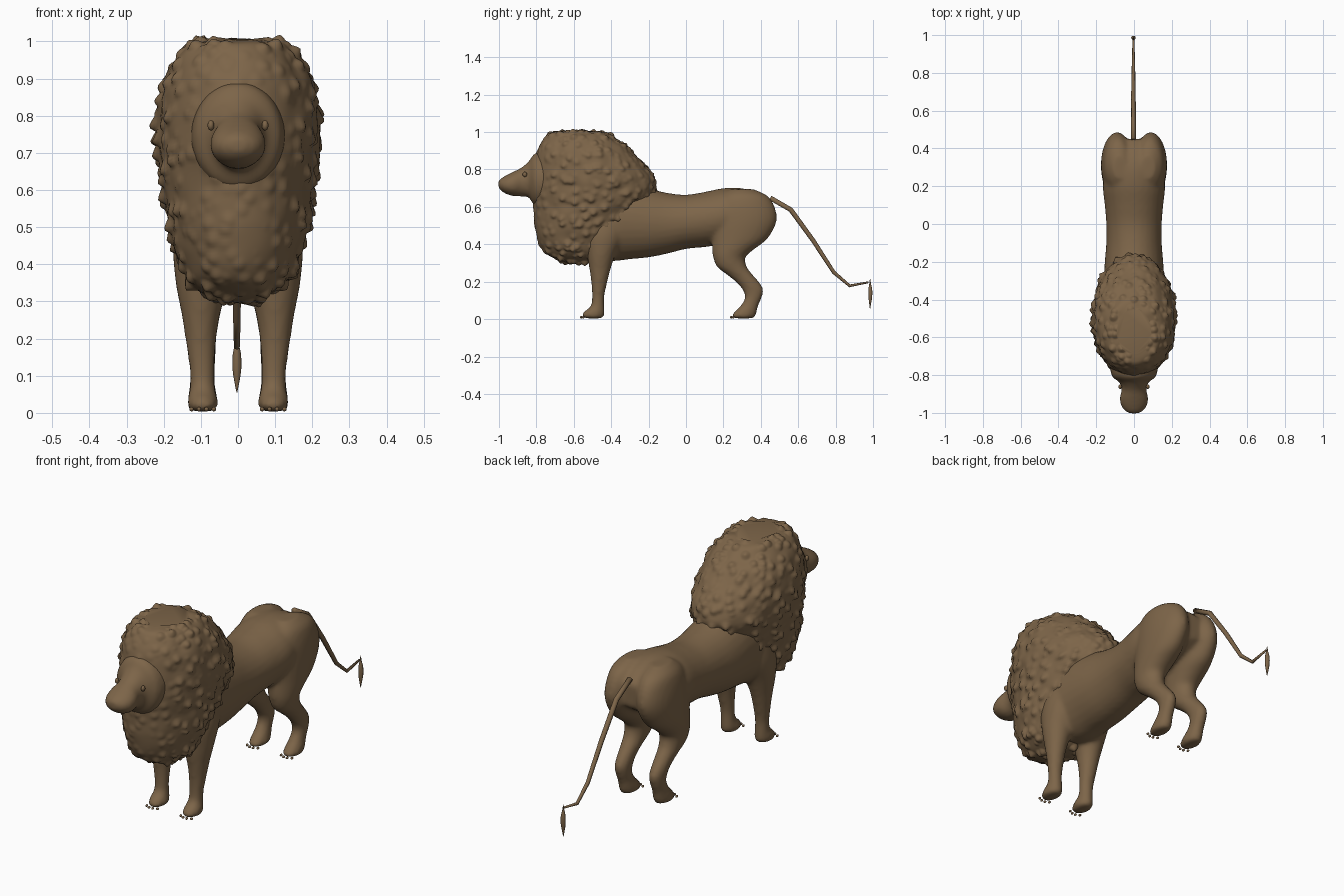
import bpy, bmesh, math
from mathutils import Vector, noise

if "Cube" in bpy.data.objects:
    bpy.data.objects.remove(bpy.data.objects["Cube"])

brown = bpy.data.materials.new("brown")
brown.diffuse_color = (0.205, 0.13, 0.066, 1)
brown.use_nodes = True
brown.node_tree.nodes["Principled BSDF"].inputs["Base Color"].default_value = brown.diffuse_color


def spline(rows, steps):
    """Catmull-Rom interpolation of rows of numbers."""
    out = []
    for i in range(len(rows) - 1):
        p = [rows[max(0, min(len(rows) - 1, i + k))] for k in (-1, 0, 1, 2)]
        for s in range(steps):
            t = s / steps
            out.append([0.5 * (2 * b + (c - a) * t + (2 * a - 5 * b + 4 * c - d) * t * t
                               + (3 * b - a - 3 * c + d) * t ** 3) for a, b, c, d in zip(*p)])
    return out + [list(rows[-1])]


def loft(bm, rows, along, segs=28, steps=4, mirror=1):
    """Rows: (position on axis, low, high, x low, x high), ellipse sections."""
    rings = []
    for pos, lo, hi, x0, x1 in spline(rows, steps):
        ring = []
        for k in range(segs):
            a = 2 * math.pi * k / segs
            x = mirror * ((x0 + x1) / 2 + (x1 - x0) / 2 * math.cos(a))
            v = (lo + hi) / 2 + (hi - lo) / 2 * math.sin(a)
            ring.append(bm.verts.new((x, pos, v) if along == 'y' else (x, v, pos)))
        rings.append(ring)
    faces = [bm.faces.new(rings[0]), bm.faces.new(rings[-1])]
    for r, q in zip(rings, rings[1:]):
        for k in range(segs):
            n = (k + 1) % segs
            faces.append(bm.faces.new((r[k], r[n], q[n], q[k])))
    bmesh.ops.recalc_face_normals(bm, faces=faces)


def finish(bm, name, smooth=True):
    mesh = bpy.data.meshes.new(name)
    for f in bm.faces:
        f.smooth = smooth
    bm.to_mesh(mesh)
    bm.free()
    mesh.materials.append(brown)
    obj = bpy.data.objects.new(name, mesh)
    bpy.context.collection.objects.link(obj)
    return obj


def sym(rows):
    return [(p, lo, hi, -w, w) for p, lo, hi, w in rows]


# Body: torso, head and legs fused into one smooth skin
bm = bmesh.new()
torso = sym([(-.65, .38, .70, .10), (-.5, .33, .72, .14), (-.4, .31, .74, .16), (-.3, .32, .73, .16),
             (-.2, .33, .70, .155), (-.1, .35, .675, .147), (0, .375, .665, .147), (.1, .385, .68, .155),
             (.2, .40, .70, .165), (.3, .42, .70, .15), (.39, .46, .67, .12), (.45, .5, .62, .07)])
loft(bm, torso, 'y')
head = sym([(-1.003, .705, .74, .02), (-.99, .687, .752, .048), (-.96, .668, .77, .07), (-.92, .657, .79, .076),
            (-.88, .655, .81, .066), (-.84, .65, .845, .075), (-.8, .6, .89, .12), (-.7, .6, .89, .13)])
loft(bm, head, 'y')
front_leg = [(.004, -.54, -.445, .066, .126), (.018, -.557, -.437, .054, .136), (.04, -.545, -.435, .055, .135),
             (.07, -.51, -.437, .062, .13), (.12, -.503, -.437, .063, .131), (.2, -.507, -.42, .058, .142),
             (.27, -.517, -.402, .047, .153), (.35, -.53, -.375, .025, .168), (.45, -.54, -.33, .02, .175),
             (.55, -.5, -.33, .05, .16)]
hind_leg = [(.004, .26, .36, .066, .126), (.018, .243, .373, .054, .136), (.045, .265, .38, .056, .134),
            (.08, .298, .39, .062, .13), (.12, .315, .407, .062, .13), (.16, .30, .414, .06, .132),
            (.20, .265, .39, .058, .136), (.24, .215, .355, .052, .143), (.28, .165, .325, .044, .152),
            (.33, .145, .318, .034, .16), (.37, .14, .36, .025, .166), (.43, .14, .436, .014, .172),
            (.52, .14, .484, .005, .175), (.6, .15, .475, .005, .168), (.66, .19, .435, .015, .15),
            (.695, .24, .36, .04, .11)]
for m in (1, -1):
    loft(bm, front_leg, 'z', mirror=m)
    loft(bm, hind_leg, 'z', mirror=m)
body = finish(bm, "body")
rm = body.modifiers.new("skin", 'REMESH')
rm.mode = 'VOXEL'
rm.voxel_size = 0.011
rm.use_smooth_shade = True
sm = body.modifiers.new("soften", 'SMOOTH')
sm.factor = 0.5
sm.iterations = 7

# Mane: lofted mass covered in raised tufts, calmer on the face
bm = bmesh.new()
mane = sym([(.292, -.60, -.51, .03), (.305, -.66, -.46, .075), (.34, -.74, -.40, .125), (.4, -.785, -.35, .16),
            (.5, -.81, -.29, .188), (.6, -.815, -.215, .206), (.7, -.825, -.155, .22), (.8, -.815, -.20, .222),
            (.9, -.795, -.285, .202), (.96, -.765, -.36, .168), (.995, -.735, -.40, .135), (1.006, -.69, -.45, .09)])
loft(bm, mane, 'z', segs=170, steps=12)
bm.normal_update()
moves = []
for v in bm.verts:
    p = v.co
    dist = noise.voronoi(p * 21)[0]
    tuft = max(0, 1 - dist[0] * 1.9)
    wave = noise.noise(p * 14)
    calm = min(1, max(0.35, (p.y + .82) / .15))
    n = v.normal
    moves.append(n * calm * (0.020 * tuft + 0.008 * wave - 0.004) + Vector((0, 0, -0.012 * tuft * calm * (1 - abs(n.z)))))
for v, d in zip(bm.verts, moves):
    v.co += d
finish(bm, "mane")


def ball(bm, centre, radii):
    new = bmesh.ops.create_uvsphere(bm, u_segments=12, v_segments=8, radius=1)['verts']
    for v in new:
        v.co = Vector([c + r * k for c, r, k in zip(centre, radii, v.co)])


# Eyes
bm = bmesh.new()
for m in (1, -1):
    ball(bm, (m * .073, -.862, .774), (.009, .012, .014))
finish(bm, "eyes")

# Claws
bm = bmesh.new()
for m in (1, -1):
    for y in (-.556, .246):
        for i in range(4):
            x = .065 + .02 * i
            ball(bm, (m * x, y - (.004 if i in (1, 2) else -.006), .01), (.006, .008, .006))
finish(bm, "claws")

# Tail: thin jointed rod
path = [(.45, .648, .013), (.56, .585, .013), (.68, .42, .012), (.79, .25, .010), (.875, .178, .008),
        (.975, .197, .005)]
bm = bmesh.new()
rings = []
for i, (y, z, r) in enumerate(path):
    a, b = path[max(0, i - 1)], path[min(len(path) - 1, i + 1)]
    d = Vector((0, b[0] - a[0], b[1] - a[1])).normalized()
    side = Vector((0, -d.z, d.y))
    rings.append([bm.verts.new(Vector((-.003 + r * math.cos(t), y, z)) + side * r * math.sin(t))
                  for t in [k * math.pi / 4 for k in range(8)]])
for r, q in zip(rings, rings[1:]):
    for k in range(8):
        bm.faces.new((r[k], r[(k + 1) % 8], q[(k + 1) % 8], q[k]))
bm.faces.new(rings[0])
bm.faces.new(rings[-1])
bmesh.ops.recalc_face_normals(bm, faces=bm.faces[:])
finish(bm, "tail")

# Tail tuft: hanging spindle
bm = bmesh.new()
tuft = [(.055, .983, .985, -.004, -.002), (.085, .979, .99, -.01, .004), (.12, .975, .996, -.015, .009),
        (.16, .975, .996, -.014, .008), (.185, .979, .99, -.008, .002), (.215, .983, .986, -.004, -.002)]
loft(bm, tuft, 'z', segs=10, steps=2)
finish(bm, "tail_tuft")
